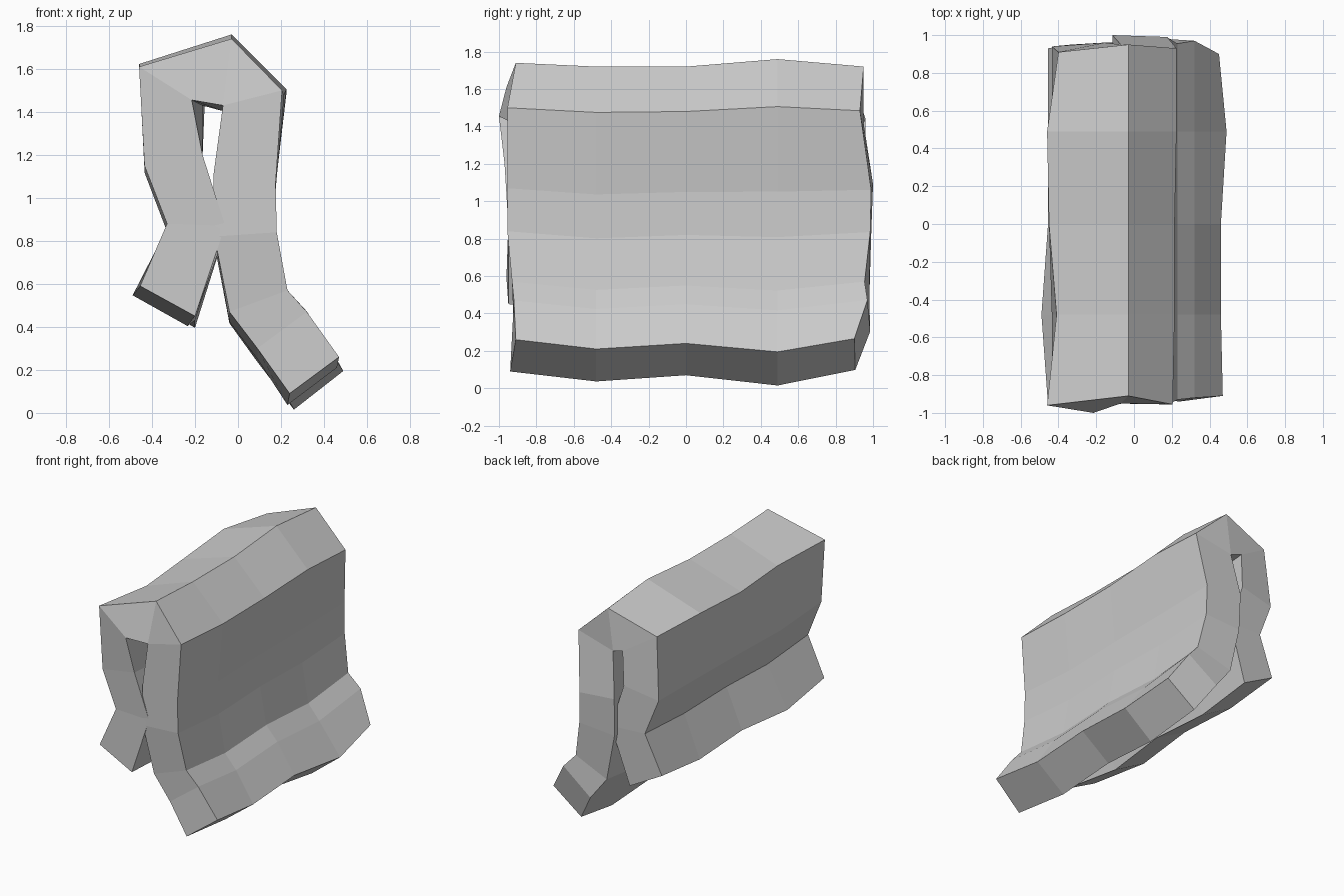
import bpy, bmesh

if "Cube" in bpy.data.objects:
    bpy.data.objects.remove(bpy.data.objects["Cube"])

# Cross-section from left hem, over the top, to right hem:
# outer x, z, front y, back y, inner x, z, front y, back y
SECTION = [
    (-.455, .59, -.96, .93, -.20, .45, -.95, .94),
    (-.33, .88, -.95, .95, -.06, .87, -.95, .96),
    (-.435, 1.15, -.955, .94, -.165, 1.20, -.97, .96),
    (-.46, 1.61, -.96, .91, -.215, 1.455, -1.0, .96),
    (-.03, 1.74, -.91, .95, -.07, 1.43, -.95, .95),
    (.205, 1.50, -.955, .93, -.07, 1.43, -.95, .95),
    (.175, 1.07, -.955, .99, -.115, 1.10, -.95, 1.0),
    (.18, .84, -.955, .985, -.11, .82, -.95, .99),
    (.23, .57, -.93, .955, -.04, .47, -.92, .98),
    (.32, .47, -.92, .97, .09, .30, -.92, .985),
    (.47, .26, -.91, .90, .24, .09, -.94, .905),
]
MID_Y = (-.48, 0, .49)
# Waviness along the length, measured at five stations
TOP_DZ = (0, -.02, -.02, .02, -.02)
HEM_DZ = (0, -.055, -.02, -.08, .01)
SWAY = {0: (0, -.035, 0, 0, 0), 3: (0, .05, .01, 0, .06),
        5: (0, .01, .01, .02, .02), 10: (0, -.01, -.01, .02, -.02)}


def station_point(i, s, x, z, y0, y1):
    t = min(1, z / 1.74)
    dz = HEM_DZ[s] * (1 - t) + TOP_DZ[s] * t
    y = (y0, *MID_Y, y1)[s]
    dx = SWAY.get(i, (0,) * 5)[s]
    return (x + dx, y, z + dz)


bm = bmesh.new()
outer, inner = [], []
for i, row in enumerate(SECTION):
    outer.append([bm.verts.new(station_point(i, s, *row[:4])) for s in range(5)])
    if i == 5:                       # the ridge shares one inner edge
        inner.append(inner[4])
    else:
        inner.append([bm.verts.new(station_point(i, s, *row[4:])) for s in range(5)])

last = len(SECTION) - 1
for i in range(last):
    # outer and inner skins
    for s in range(4):
        bm.faces.new((outer[i][s], outer[i][s + 1], outer[i + 1][s + 1], outer[i + 1][s]))
        if i != 4:
            bm.faces.new((inner[i][s], inner[i + 1][s], inner[i + 1][s + 1], inner[i][s + 1]))
    # front and back edges
    for s in (0, 4):
        ring = [outer[i][s], outer[i + 1][s], inner[i + 1][s], inner[i][s]]
        bm.faces.new(list(dict.fromkeys(ring)))
# hems
for i in (0, last):
    for s in range(4):
        bm.faces.new((outer[i][s], inner[i][s], inner[i][s + 1], outer[i][s + 1]))
bmesh.ops.recalc_face_normals(bm, faces=bm.faces)

mesh = bpy.data.meshes.new("draped_cloth")
bm.to_mesh(mesh)
bm.free()
bpy.context.collection.objects.link(bpy.data.objects.new("draped_cloth", mesh))
